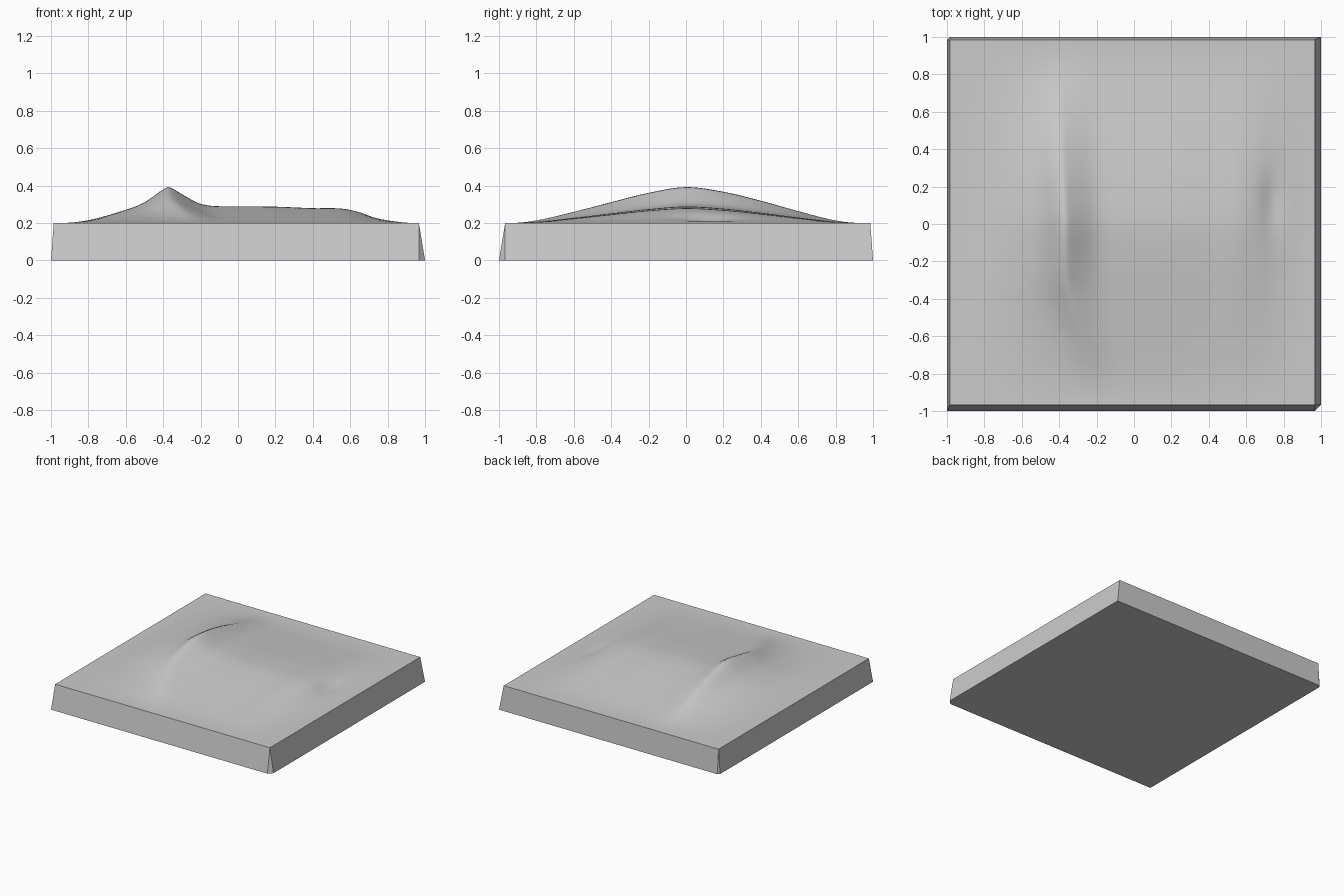
import bpy
import bmesh
import math

cube = bpy.data.objects.get("Cube")
if cube:
    bpy.data.objects.remove(cube, do_unlink=True)

stone = bpy.data.materials.new("light grey stone")
stone.use_nodes = True
GREY = (0.6, 0.6, 0.6, 1)
stone.diffuse_color = GREY
stone.node_tree.nodes["Principled BSDF"].inputs["Base Color"].default_value = GREY

# Outline of the slab top
LEFT, RIGHT, FRONT, BACK, TOP = -0.985, 0.967, -0.967, 0.985, 0.2
STEPS = 96


def make_object(name, bm):
    mesh = bpy.data.meshes.new(name)
    bm.to_mesh(mesh)
    bm.free()
    mesh.materials.append(stone)
    obj = bpy.data.objects.new(name, mesh)
    bpy.context.collection.objects.link(obj)
    return obj


def curve(points, t):
    """Smooth value at t of a curve through the points."""
    if t <= points[0][0]:
        return points[0][1]
    if t >= points[-1][0]:
        return points[-1][1]
    last = len(points) - 1

    def slope(i):
        a, b = points[max(i - 1, 0)], points[min(i + 1, last)]
        return 0 if i in (0, last) else (b[1] - a[1]) / (b[0] - a[0])

    i = max(k for k in range(last) if points[k][0] <= t)
    (x0, y0), (x1, y1) = points[i], points[i + 1]
    w = x1 - x0
    s = (t - x0) / w
    ease = s * s * (3 - 2 * s)
    return (y0 + (y1 - y0) * ease + slope(i) * w * s * (1 - s) ** 2
            - slope(i + 1) * w * s * s * (1 - s))


# Hill heights across the width, their fade along the depth, and the ridge bend
ACROSS = [(-0.95, 0), (-0.8, 0.015), (-0.6, 0.07), (-0.5, 0.11), (-0.41, 0.172),
          (-0.37, 0.192), (-0.33, 0.172), (-0.25, 0.125), (-0.2, 0.102),
          (-0.12, 0.09), (0.2, 0.087), (0.4, 0.079), (0.55, 0.077),
          (0.65, 0.058), (0.75, 0.027), (0.85, 0.007), (0.94, 0)]
ALONG = [(-0.94, 0), (-0.8, 0.07), (-0.6, 0.31), (-0.4, 0.58), (-0.2, 0.84),
         (0, 1), (0.2, 0.87), (0.4, 0.62), (0.6, 0.33), (0.8, 0.07), (0.94, 0)]
BEND = [(-0.9, 0.15), (-0.7, 0.12), (-0.5, 0.06), (-0.3, 0.01),
        (0, 0), (0.4, -0.02), (0.9, -0.03)]


def terrain_point(i, j):
    u = LEFT + (RIGHT - LEFT) * i / STEPS
    y = FRONT + (BACK - FRONT) * j / STEPS
    near_ridge = max(0, 1 - ((u + 0.37) / 0.6) ** 2) ** 2
    x = u + curve(BEND, y) * near_ridge
    height = curve(ACROSS, u) * curve(ALONG, y)
    # Shallow hollow in the right-hand slope
    hollow = math.exp(-((x - 0.74) / 0.06) ** 2 - ((y - 0.12) / 0.16) ** 2)
    return x, y, TOP + max(0, height - 0.018 * hollow)


# Terrain sheet
bm = bmesh.new()
grid = [[bm.verts.new(terrain_point(i, j)) for j in range(STEPS + 1)]
        for i in range(STEPS + 1)]
for i in range(STEPS):
    for j in range(STEPS):
        bm.faces.new((grid[i][j], grid[i + 1][j],
                      grid[i + 1][j + 1], grid[i][j + 1]))
terrain = make_object("terrain", bm)
bpy.ops.object.select_all(action="DESELECT")
terrain.select_set(True)
bpy.context.view_layer.objects.active = terrain
bpy.ops.object.shade_smooth_by_angle(angle=math.radians(40))

# Slab with sloping sides and two clipped bottom corners
bm = bmesh.new()
low = [bm.verts.new((x, y, 0)) for x, y in
       [(-1, -1), (RIGHT, -1), (1, FRONT), (1, 1), (LEFT, 1), (-1, BACK)]]
high = [bm.verts.new((x, y, TOP)) for x, y in
        [(LEFT, FRONT), (RIGHT, FRONT), (RIGHT, BACK), (LEFT, BACK)]]
bm.faces.new(low[::-1])
bm.faces.new((low[0], low[1], high[1], high[0]))
bm.faces.new((low[1], low[2], high[1]))
bm.faces.new((low[2], low[3], high[2], high[1]))
bm.faces.new((low[3], low[4], high[3], high[2]))
bm.faces.new((low[4], low[5], high[3]))
bm.faces.new((low[5], low[0], high[0], high[3]))
make_object("base_slab", bm)
